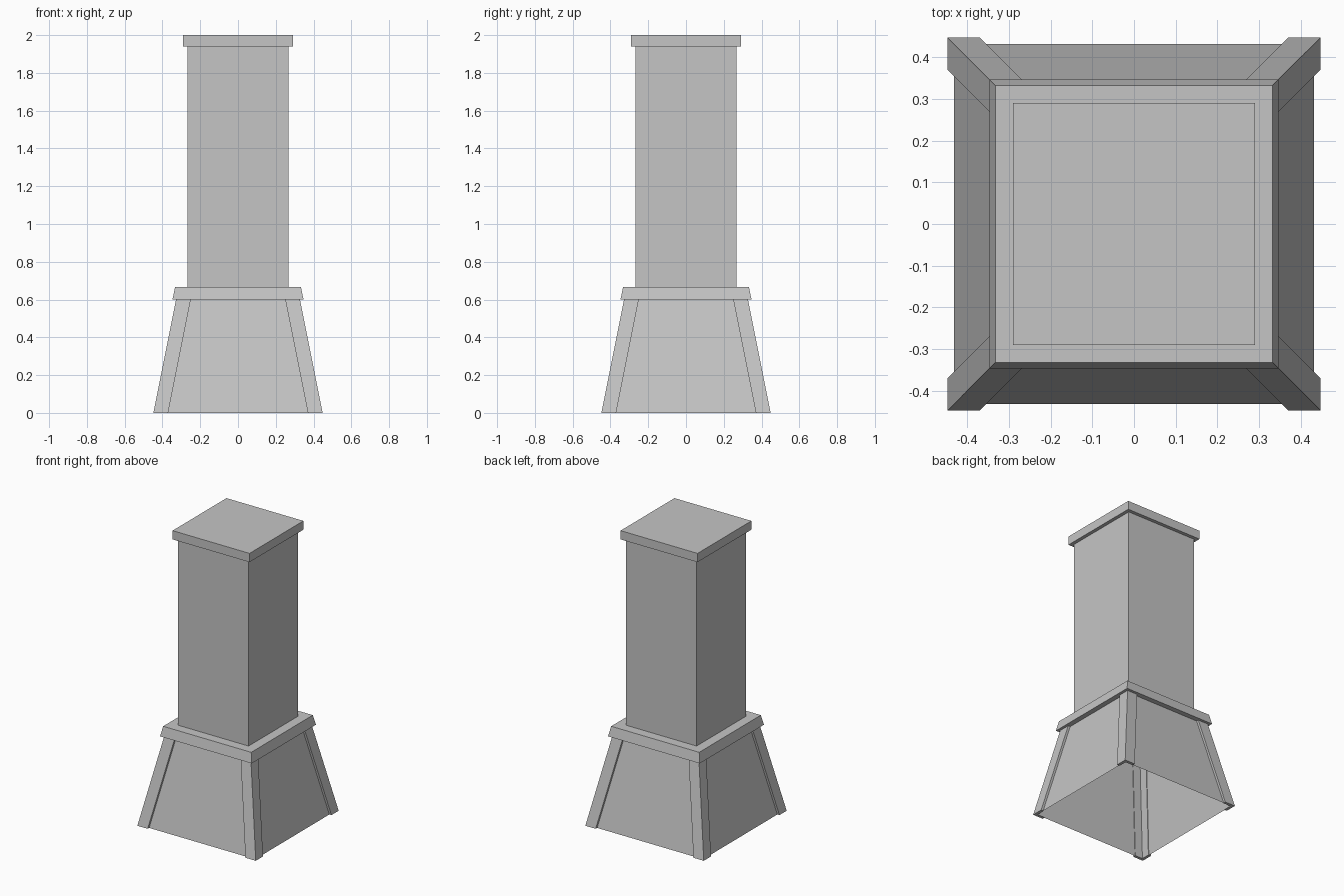
import bpy

cube = bpy.data.objects.get("Cube")
if cube:
    bpy.data.objects.remove(cube, do_unlink=True)

# Single plain grey
grey = bpy.data.materials.new("plain_grey")
grey.use_nodes = True
colour = (0.56, 0.56, 0.56, 1)
grey.diffuse_color = colour
grey.node_tree.nodes["Principled BSDF"].inputs["Base Color"].default_value = colour

SLOPE = 0.2        # inward lean of the base walls
FOOT = 0.448       # half width of the base over the corner posts
COLLAR_Z = 0.6     # underside of the collar


def make_object(name, verts, faces):
    mesh = bpy.data.meshes.new(name)
    mesh.from_pydata(verts, [], faces)
    mesh.materials.append(grey)
    obj = bpy.data.objects.new(name, mesh)
    bpy.context.collection.objects.link(obj)
    return obj


def square_shell(name, profile, closed_top=False):
    """Sweep a (half width, height) profile around a square, open below."""
    verts, faces = [], []
    for h, z in profile:
        verts += [(-h, -h, z), (h, -h, z), (h, h, z), (-h, h, z)]
    for ring in range(len(profile) - 1):
        a = ring * 4
        for i in range(4):
            j = (i + 1) % 4
            faces.append((a + i, a + j, a + j + 4, a + i + 4))
    if closed_top:
        faces.append(tuple(range(len(verts) - 4, len(verts))))
    return make_object(name, verts, faces)


def corner_post(name, sx, sy):
    """Leaning L-shaped post that wraps one corner of the base."""
    arm, depth = 0.078, 0.02
    verts = []
    for z in (0, COLLAR_Z):
        o = FOOT - SLOPE * z
        i, e = o - depth, o - arm
        outline = [(o, o), (e, o), (e, i), (i, i), (i, e), (o, e)]
        verts += [(sx * x, sy * y, z) for x, y in outline]
    n = len(outline)
    faces = [(k, (k + 1) % n, (k + 1) % n + n, k + n) for k in range(n)]
    # The L ends are split along the diagonal into two quads
    faces += [(0, 3, 2, 1), (0, 5, 4, 3)]
    faces += [(n, n + 1, n + 2, n + 3), (n, n + 3, n + 4, n + 5)]
    if sx * sy > 0:
        faces = [f[::-1] for f in faces]
    return make_object(name, verts, [f[::-1] for f in faces])


# Hollow tapered base, collar, shaft and cap
panel = FOOT - 0.016
panel_top = panel - SLOPE * COLLAR_Z
square_shell("tapered_base", [(panel, 0), (panel_top, COLLAR_Z)])
square_shell("collar", [(panel_top, COLLAR_Z), (0.347, COLLAR_Z),
                        (0.333, 0.667), (0.267, 0.667)])
square_shell("shaft", [(0.267, 0.667), (0.267, 1.94)])
square_shell("cap", [(0.267, 1.94), (0.291, 1.94), (0.291, 2)], closed_top=True)

# Four corner posts
for side, sx in (("left", 1), ("right", -1)):
    for end, sy in (("front", -1), ("back", 1)):
        corner_post(f"{end}_{side}_post", sx, sy)
